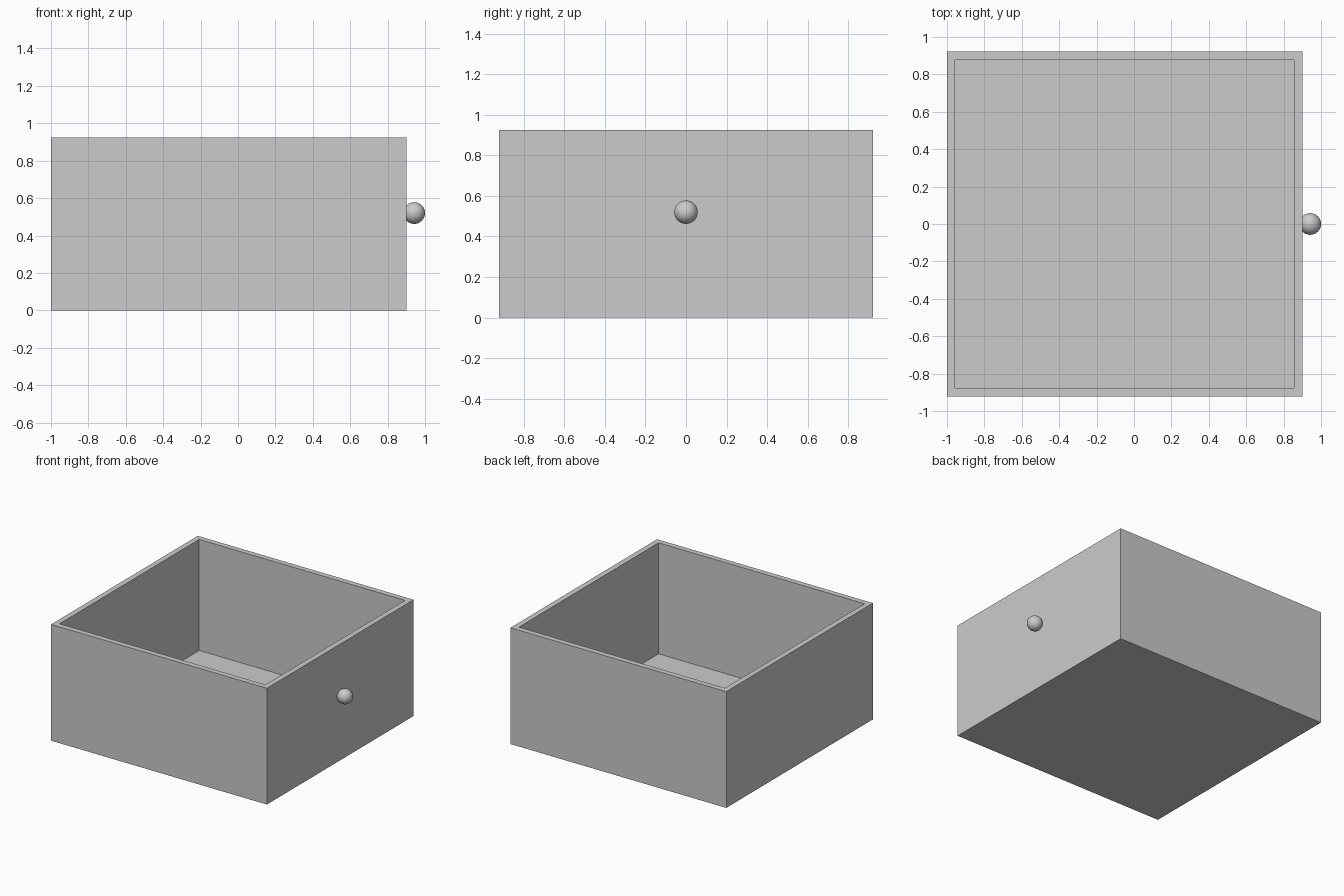
import bpy, bmesh
from mathutils import Matrix, Vector

if "Cube" in bpy.data.objects:
    bpy.data.objects.remove(bpy.data.objects["Cube"])

X0, X1, Y, H = -1.0, 0.9, 0.922, 0.925   # outer extents
WALL, FLOOR = 0.044, 0.042               # thicknesses


def new_object(name, bm):
    mesh = bpy.data.meshes.new(name)
    bm.to_mesh(mesh)
    bm.free()
    obj = bpy.data.objects.new(name, mesh)
    bpy.context.collection.objects.link(obj)
    return obj


# Open drawer box: solid block, inset rim, top face pushed down to the floor
bm = bmesh.new()
size = Matrix.Diagonal((X1 - X0, 2 * Y, H, 1))
centre = Matrix.Translation(((X0 + X1) / 2, 0, H / 2))
bmesh.ops.create_cube(bm, size=1, matrix=centre @ size)
top = max(bm.faces, key=lambda f: f.calc_center_median().z)
bmesh.ops.inset_region(bm, faces=[top], thickness=WALL, use_even_offset=True)
floor = bmesh.ops.extrude_discrete_faces(bm, faces=[top])["faces"][0]
bmesh.ops.translate(bm, verts=floor.verts, vec=Vector((0, 0, FLOOR - H)))
bmesh.ops.recalc_face_normals(bm, faces=bm.faces)
new_object("drawer_box", bm)

# Round knob on the drawer face
bm = bmesh.new()
bmesh.ops.create_uvsphere(bm, u_segments=32, v_segments=16, radius=0.058)
for face in bm.faces:
    face.smooth = True
knob = new_object("knob", bm)
knob.location = (0.942, 0, 0.52)
